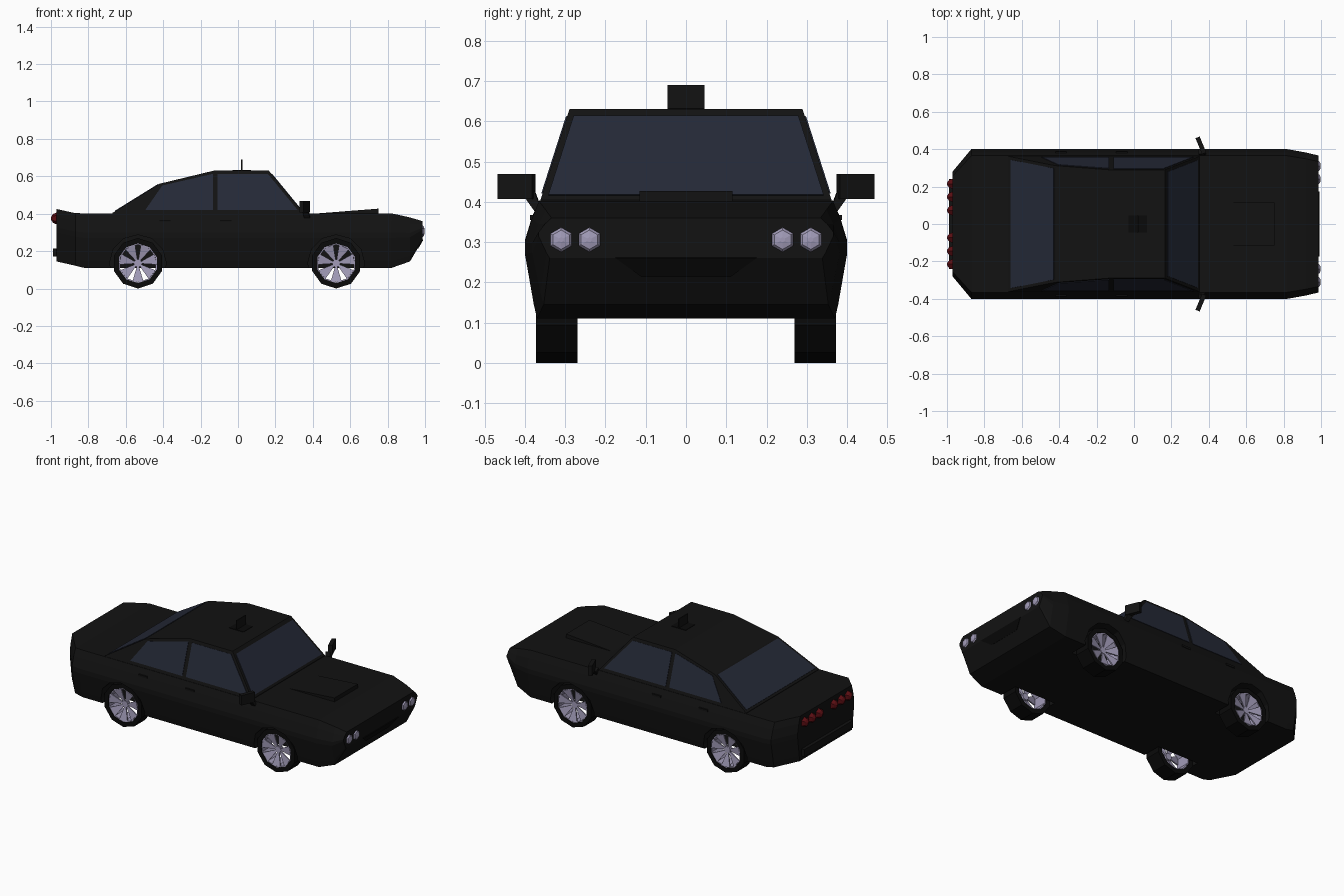
import bpy, bmesh, math
from mathutils import Vector

if "Cube" in bpy.data.objects:
    bpy.data.objects.remove(bpy.data.objects["Cube"])


def material(name, rgb):
    m = bpy.data.materials.new(name)
    m.diffuse_color = (*rgb, 1)
    m.use_nodes = True
    m.node_tree.nodes["Principled BSDF"].inputs["Base Color"].default_value = m.diffuse_color
    return m


BLACK = material("black_paint", (0.006, 0.006, 0.006))
TRIM = material("dark_trim", (0.003, 0.003, 0.003))
GLASS = material("tinted_glass", (0.018, 0.022, 0.038))
METAL = material("pale_metal", (0.36, 0.33, 0.48))
RED = material("red_lens", (0.1, 0.004, 0.006))


def mesh(name, verts, faces, mat):
    me = bpy.data.meshes.new(name)
    me.from_pydata([tuple(v) for v in verts], [], faces)
    bm = bmesh.new()
    bm.from_mesh(me)
    bmesh.ops.recalc_face_normals(bm, faces=bm.faces)
    bm.to_mesh(me)
    bm.free()
    me.materials.append(mat)
    ob = bpy.data.objects.new(name, me)
    bpy.context.collection.objects.link(ob)
    return ob


def loft(name, rings, mat, closed=False):
    """Skin equal-length rings; cap the ends unless the loft closes on itself."""
    n, k = len(rings[0]), len(rings)
    verts = [p for r in rings for p in r]
    faces = []
    for i in range(k if closed else k - 1):
        a, b = i * n, (i + 1) % k * n
        faces += [(a + j, a + (j + 1) % n, b + (j + 1) % n, b + j) for j in range(n)]
    if not closed:
        faces += [tuple(range(n)), tuple(range((k - 1) * n, k * n))]
    return mesh(name, verts, faces, mat)


def plate(name, pts, thick, mat):
    p = [Vector(q) for q in pts]
    off = (p[1] - p[0]).cross(p[2] - p[0]).normalized() * thick / 2
    return loft(name, [[q - off for q in p], [q + off for q in p]], mat)


def box(name, x, y, z, mat):
    return loft(name, [[(a, y[0], z[0]), (a, y[1], z[0]), (a, y[1], z[1]), (a, y[0], z[1])] for a in x], mat)


def circle(x, y, z, r, n, axis, start=0.0):
    out = []
    for i in range(n):
        t = start + math.tau * i / n
        c, s = r * math.cos(t), r * math.sin(t)
        out.append((x + c, y, z + s) if axis == "y" else (x, y + c, z + s))
    return out


# Body: half cross-section swept through stations (x, width scale, bottom, top)
HALF = [(0, .37), (.12, .378), (.55, .4), (.65, .4), (.85, .383), (1, .365)]
STATIONS = [(-.97, .7, .145, .425), (-.87, 1, .122, .403), (-.82, 1, .11, .402),
            (.82, 1, .11, .402), (.92, .955, .145, .38), (.987, .915, .26, .36)]
rings = []
for x, w, lo, hi in STATIONS:
    right = [(x, -y * w, lo + t * (hi - lo)) for t, y in HALF]
    rings.append(right + [(px, -py, pz) for px, py, pz in reversed(right)])
body = loft("car_body", rings, BLACK)

# Wheel arches cut out of the body
AXLES, WZ, WR = (-.535, .525), .135, .135
for s in (-1, 1):
    for x in AXLES:
        cut = loft("arch_cutter", [circle(x, s * y, WZ, .152, 12, "y") for y in (.25, .5)], BLACK)
        cut.hide_render = True
        mod = body.modifiers.new("arch", "BOOLEAN")
        mod.operation, mod.solver, mod.object = "DIFFERENCE", "EXACT", cut
        bpy.context.view_layer.objects.active = body
        bpy.ops.object.modifier_apply(modifier=mod.name)
        bpy.data.objects.remove(cut)

# Cabin
def cy(z):
    return .363 - .32 * (z - .4)


loft("cabin", [[(x, -cy(.39), .39), (x, -cy(z), z), (x, cy(z), z), (x, cy(.39), .39)]
               for x, z in ((-.67, .405), (-.42, .56), (-.13, .63), (.165, .63), (.35, .405))], BLACK)

# Windscreen and rear window
def slope(name, x0, z0, x1, z1, a, b):
    pts = []
    for t, sign in ((a, -1), (a, 1), (b, 1), (b, -1)):
        z = z0 + t * (z1 - z0)
        pts.append((x0 + t * (x1 - x0), sign * (cy(z) - .016), z))
    plate(name, pts, .006, GLASS)


slope("windscreen", .35, .405, .165, .63, .05, .92)
slope("rear_window", -.67, .405, -.42, .56, .05, .97)

# Side windows, door handles, mirrors
for s in (-1, 1):
    for name, outline in (("rear_side_window", ((-.495, .42), (-.135, .42), (-.135, .612), (-.405, .55))),
                          ("front_side_window", ((-.11, .42), (.318, .42), (.16, .612), (-.11, .612)))):
        plate(name, [(x, s * cy(z), z) for x, z in outline], .006, GLASS)
    for x in (-.39, -.065):
        box("door_handle", (x - .03, x + .03), (s * .37, s * .388), (.355, .367), BLACK)
    plate("mirror_stem", [(.37, s * .36, .385), (.37, s * .375, .375), (.36, s * .4, .41), (.36, s * .375, .425)], .03, BLACK)
    plate("side_mirror", [(.375, s * .378, .407), (.34, s * .463, .407), (.34, s * .463, .469), (.375, s * .378, .469)], .024, BLACK)

# Wheels: ten-sided tyre, rim barrel and seven wedge spokes
for s in (-1, 1):
    for x in AXLES:
        for name, ro, ri, y0, y1, mat in (("tyre", WR, .106, .27, .373, TRIM), ("rim", .106, .1, .275, .37, METAL)):
            loft(name, [circle(x, s * y, WZ, r, 10, "y", -math.pi / 2)
                        for y, r in ((y0, ri), (y0, ro), (y1, ro), (y1, ri))], mat, closed=True)
        loft("wheel_hub", [circle(x, s * y, WZ, .022, 7, "y") for y in (.33, .355)], METAL)
        for i in range(7):
            t = math.tau * (i + .25) / 7
            pts = [(x + r * math.cos(t + d), s * y, WZ + r * math.sin(t + d))
                   for r, d, y in ((.015, -.3, .348), (.102, -.29, .368), (.102, .29, .368), (.015, .3, .348))]
            plate("wheel_spoke", pts, .008, METAL)

# Lamps: six-sided faceted domes
def lamp(name, y, z, side, r, mat, base, tip):
    loft(name, [circle(side * px, y, z, pr, 6, "x", math.pi / 6)
                for px, pr in ((base - .02, r), (base, r), ((base + tip) / 2 + .003, r * .75), (tip, r * .2))], mat)


for s in (-1, 1):
    for y in (.24, .31):
        lamp("headlight", s * y, .306, 1, .032, METAL, .985, .998)
    for y in (.073, .145, .215):
        lamp("tail_light", s * y, .375, -1, .031, RED, .972, 1.0)

# Bonnet scoop, grille, bumper
loft("bonnet_scoop", [[(x, -.115, .39), (x, -.115, z), (x, .115, z), (x, .115, .39)]
                      for x, z in ((.43, .402), (.75, .427))], BLACK)
plate("grille", [(.987, -.175, .262), (.987, .175, .262), (.96, .11, .215), (.96, -.11, .215)], .008, TRIM)
box("rear_bumper", (-.99, -.96), (-.24, .24), (.17, .215), BLACK)

# Thin upright panel and base on the roof
box("roof_panel", (.017, .023), (-.046, .046), (.625, .69), BLACK)
box("roof_panel_base", (-.03, .07), (-.046, .046), (.625, .633), TRIM)
